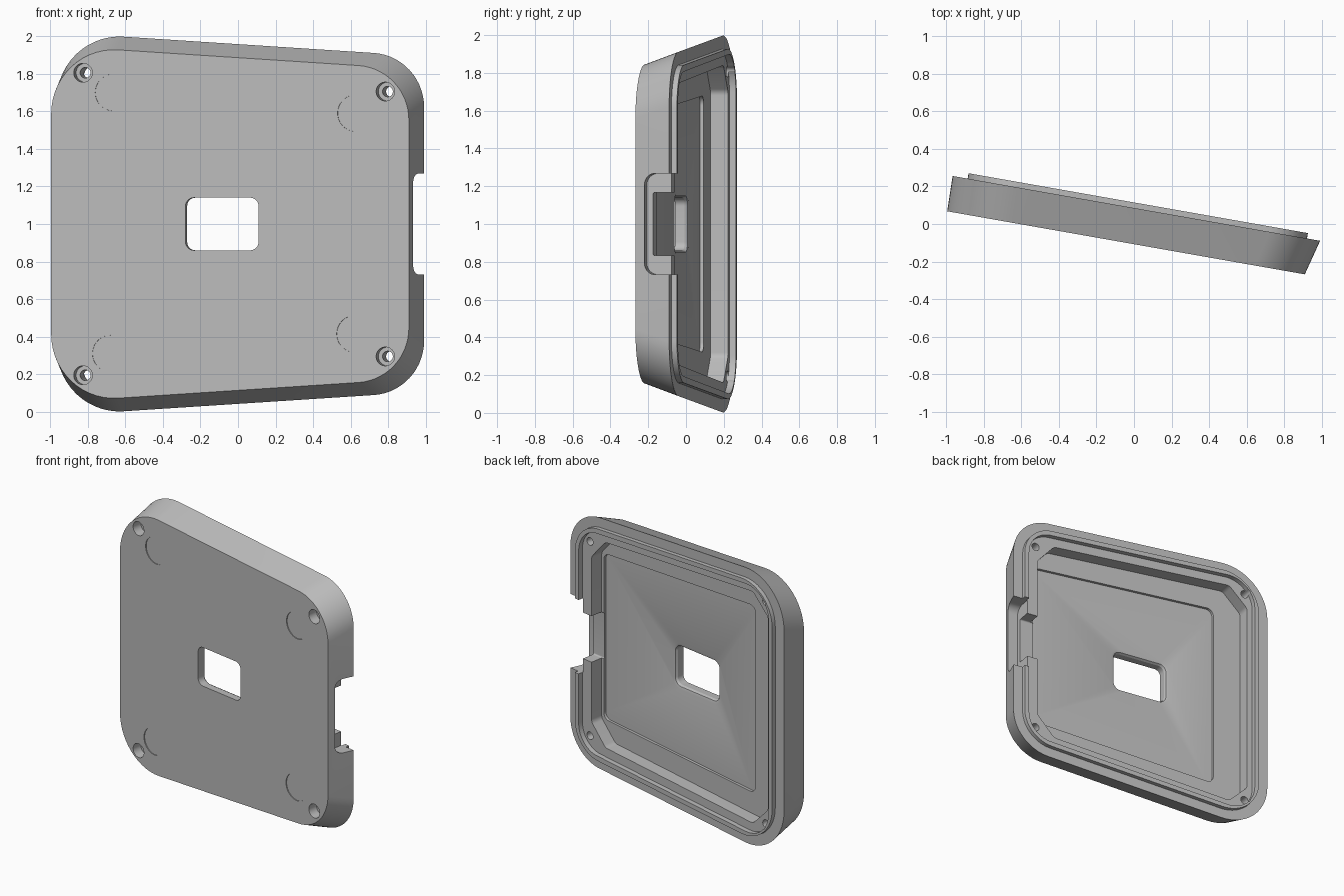
import bpy, bmesh, math
from mathutils import Vector

if "Cube" in bpy.data.objects:
    bpy.data.objects.remove(bpy.data.objects["Cube"])

grey = bpy.data.materials.new("light_grey")
grey.use_nodes = True
grey.diffuse_color = (0.5, 0.5, 0.5, 1)
grey.node_tree.nodes["Principled BSDF"].inputs["Base Color"].default_value = grey.diffuse_color

FRONT, BACK, RIM = -0.106, 0.084, 0.113   # depth levels of the shell
LEDGE, FLOOR, RECESS = 0.078, -0.016, -0.035


def rounded(corners, radii, steps=14):
    """Round each corner of a convex outline with an arc."""
    pts = []
    for i, c in enumerate(corners):
        c = Vector(c)
        a = (Vector(corners[i - 1]) - c).normalized()
        b = (Vector(corners[(i + 1) % len(corners)]) - c).normalized()
        half = a.angle(b) / 2
        r = radii[i]
        centre = c + (a + b).normalized() * r / math.sin(half)
        start = c + a * r / math.tan(half) - centre
        end = c + b * r / math.tan(half) - centre
        sweep = start.angle(end)
        for k in range(steps + 1):
            t = k / steps
            pts.append(centre + (start * math.sin((1 - t) * sweep)
                                 + end * math.sin(t * sweep)) / math.sin(sweep))
    return pts


def trapezoid(left, right, h_left, h_right, r_left, r_right):
    return rounded([(left, -h_left), (right, -h_right), (right, h_right), (left, h_left)],
                   [r_left, r_right, r_right, r_left])


def circle(u, v, r, n=40):
    return [Vector((u + r * math.cos(2 * math.pi * k / n),
                    v + r * math.sin(2 * math.pi * k / n))) for k in range(n)]


def loft(name, sections):
    """Closed solid through (outline, depth) sections."""
    bm = bmesh.new()
    rings = [[bm.verts.new((p.x, d, p.y)) for p in outline] for outline, d in sections]
    for r0, r1 in zip(rings, rings[1:]):
        for i in range(len(r0)):
            j = (i + 1) % len(r0)
            bm.faces.new((r0[i], r0[j], r1[j], r1[i]))
    bm.faces.new(rings[0][::-1])
    bm.faces.new(rings[-1])
    bmesh.ops.recalc_face_normals(bm, faces=bm.faces)
    mesh = bpy.data.meshes.new(name)
    bm.to_mesh(mesh)
    bm.free()
    mesh.materials.append(grey)
    obj = bpy.data.objects.new(name, mesh)
    bpy.context.collection.objects.link(obj)
    return obj


# Flared shell with a raised lip on its back
lip = trapezoid(-0.914, 0.92, 0.945, 0.828, 0.27, 0.23)
shell = loft("tray_shell", [
    (trapezoid(-0.991, 0.942, 0.95, 0.826, 0.34, 0.29), FRONT),
    (trapezoid(-0.995, 0.991, 1.02, 0.893, 0.34, 0.29), BACK),
    (lip, BACK), (lip, RIM)])


def cut(*sections):
    tool = loft("cutter", sections)
    tool.hide_render = True
    mod = shell.modifiers.new("cut", "BOOLEAN")
    mod.operation, mod.solver, mod.object = "DIFFERENCE", "EXACT", tool
    bpy.context.view_layer.objects.active = shell
    bpy.ops.object.modifier_apply(modifier=mod.name)
    bpy.data.objects.remove(tool)


def prism(outline, d0, d1):
    cut((outline, d0), (outline, d1))


# Ledge inside the lip
prism(trapezoid(-0.88, 0.885, 0.912, 0.795, 0.2, 0.18), LEDGE, 0.2)

# Main cavity with corners cut off to leave material for the screws
half = [(0.80, 0.60), (0.67, 0.745), (-0.70, 0.84), (-0.84, 0.70)]
prism(rounded([(u, -v) for u, v in reversed(half)] + half, [0.05] * 8, 6), FLOOR, 0.2)

# Shallow floor recess
prism(trapezoid(-0.63, 0.78, 0.68, 0.6, 0.05, 0.05), RECESS, 0.05)

# Window with an eased inner edge
def window(grow):
    return rounded([(-0.265 - grow, -0.14 - grow), (0.13 + grow, -0.14 - grow),
                    (0.13 + grow, 0.14 + grow), (-0.265 - grow, 0.14 + grow)],
                   [0.045 + grow] * 4, 8)

cut((window(0), -0.2), (window(0), -0.055), (window(0.008), -0.04),
    (window(0.025), RECESS), (window(0.025), 0.0))

# Counterbored screw holes
for u, v in [(-0.819, 0.805), (0.815, 0.705)]:
    for s in (1, -1):
        prism(circle(u, s * v, 0.028), -0.2, 0.2)
        prism(circle(u, s * v, 0.05), -0.2, -0.035)

# Seats for the feet
for u, v in [(-0.655, 0.7), (0.655, 0.59), (-0.67, -0.69), (0.65, -0.585)]:
    prism(circle(u, v, 0.098, 56), -0.2, FRONT + 0.006)


# Connector notch: an outer pocket with rounded corners, then an opening
def side_cut(u0, u1, d0, v, r):
    tool_outline = rounded([(d0, -v), (0.3, -v), (0.3, v), (d0, v)],
                           [r, 0.01, 0.01, r], 8)
    tool = loft("cutter", [(tool_outline, u0), (tool_outline, u1)])
    for vert in tool.data.vertices:       # swap so the outline faces sideways
        vert.co.x, vert.co.y = vert.co.y, vert.co.x
    tool.data.flip_normals()
    tool.hide_render = True
    mod = shell.modifiers.new("cut", "BOOLEAN")
    mod.operation, mod.solver, mod.object = "DIFFERENCE", "EXACT", tool
    bpy.context.view_layer.objects.active = shell
    bpy.ops.object.modifier_apply(modifier=mod.name)
    bpy.data.objects.remove(tool)


side_cut(0.88, 1.2, -0.055, 0.268, 0.06)
side_cut(0.74, 1.0, -0.022, 0.167, 0.01)

# Stand the tray upright, turned slightly
shell.rotation_euler = (0, 0, math.radians(-10))
shell.location = (0, 0, 1)
bpy.ops.object.select_all(action="DESELECT")
shell.select_set(True)
bpy.context.view_layer.objects.active = shell
bpy.ops.object.shade_smooth_by_angle(angle=math.radians(25))
